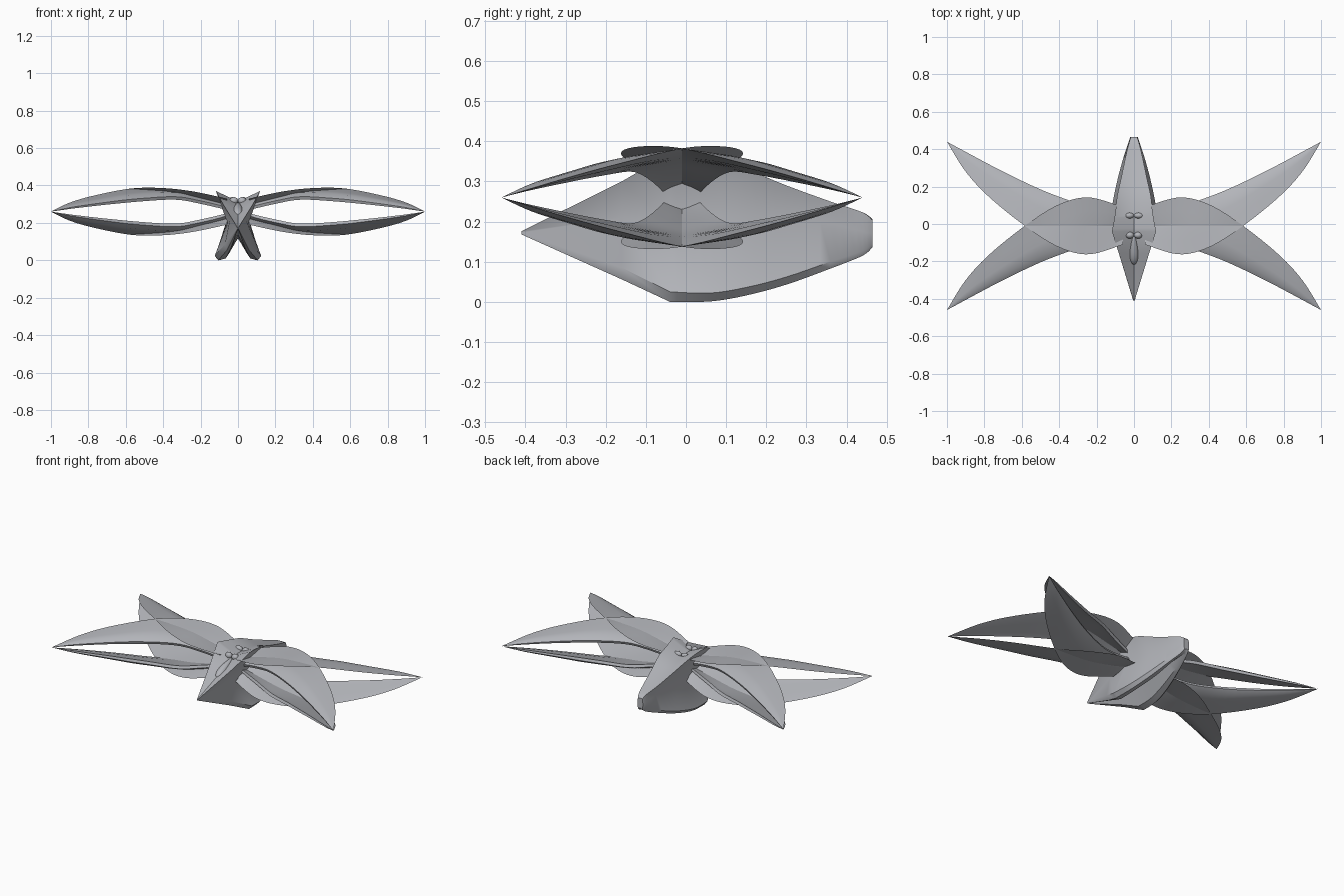
import bpy, bmesh, math
from mathutils import Vector

cube = bpy.data.objects.get("Cube")
if cube:
    bpy.data.objects.remove(cube, do_unlink=True)

gray = bpy.data.materials.new("hull_gray")
gray.use_nodes = True
color = (0.45, 0.46, 0.49, 1)
gray.diffuse_color = color
gray.node_tree.nodes["Principled BSDF"].inputs["Base Color"].default_value = color


def finish(name, bm, angle=30):
    bmesh.ops.remove_doubles(bm, verts=bm.verts, dist=0.0003)
    bmesh.ops.recalc_face_normals(bm, faces=bm.faces)
    mesh = bpy.data.meshes.new(name)
    bm.to_mesh(mesh)
    bm.free()
    mesh.materials.append(gray)
    ob = bpy.data.objects.new(name, mesh)
    bpy.context.collection.objects.link(ob)
    bpy.ops.object.select_all(action="DESELECT")
    ob.select_set(True)
    bpy.context.view_layer.objects.active = ob
    bpy.ops.object.shade_smooth_by_angle(angle=math.radians(angle))
    return ob


def spline(points, t):
    # Smooth curve through the control points, t from 0 to 1
    p = [Vector(q) for q in points]
    u = t * (len(p) - 1)
    i = min(int(u), len(p) - 2)
    f = u - i
    a, b, c, d = p[max(i - 1, 0)], p[i], p[i + 1], p[min(i + 2, len(p) - 1)]
    return b + f * 0.5 * (c - a + f * (2 * a - 5 * b + 4 * c - d + f * (3 * (b - c) + d - a)))


def loft(bm, rings):
    rows = [[bm.verts.new(v) for v in ring] for ring in rings]
    n = len(rows[0])
    for a, b in zip(rows, rows[1:]):
        for i in range(n):
            j = (i + 1) % n
            bm.faces.new((a[i], a[j], b[j], b[i]))
    bm.faces.new(rows[0])
    bm.faces.new(rows[-1])


# Crescent blades: crest edge and lower edge, both from tip to root
crest = [(1, -.45, 0), (.9, -.29, .048), (.77, -.15, .086), (.57, .01, .124),
         (.4, .115, .126), (.24, .152, .108), (.06, .1, .07)]
lower_edge = [(1, -.45, 0), (.88, -.385, .016), (.7, -.29, .036), (.5, -.195, .054),
              (.33, -.13, .062), (.2, -.085, .04), (.05, -.045, .005)]
section = [(0, 0), (.3, .012), (.6, .024), (.85, .03), (1, .018),
           (.97, 0), (.8, .002), (.4, -.004)]


def blade(name, sx, sy, sz):
    rings = []
    for k in range(33):
        t = k / 32
        o, e = spline(crest, t), spline(lower_edge, t)
        size = min(1, (o - e).length / 0.2)
        ring = []
        for s, h in section:
            v = o.lerp(e, s)
            v.z += h * size
            ring.append((sx * v.x, sy * v.y - 0.01, sz * v.z + 0.26))
        rings.append(ring)
    bm = bmesh.new()
    loft(bm, rings)
    finish(name, bm, 35)


for sx, side in ((1, "left"), (-1, "right")):
    for sy, end in ((1, "front"), (-1, "rear")):
        for sz, level in ((1, "upper"), (-1, "lower")):
            blade(f"{level}_{end}_{side}_blade", sx, sy, sz)

# Hull: X-shaped sections as y, ridge z, groove z, then horn, waist, fin side,
# keel and inner fin edge as x, z
nose = [
    (-.41, .176, .168, .003, .176, .004, .172, .003, .17, .002, .168, .001, .168),
    (-.16, .265, .15, .08, .3, .045, .21, .07, .085, .058, .056, .038, .064),
]
rear = [
    (-.04, .315, .135, .118, .37, .055, .195, .124, .025, .105, 0, .065, .01),
    (.06, .315, .13, .1, .352, .06, .21, .122, .022, .102, .001, .065, .012),
    (.15, .305, .125, .09, .33, .06, .215, .107, .036, .09, .016, .055, .026),
    (.25, .28, .12, .068, .29, .05, .21, .085, .062, .07, .043, .04, .05),
    (.36, .247, .115, .045, .25, .038, .195, .055, .1, .045, .083, .025, .088),
    (.44, .223, .122, .025, .223, .027, .175, .028, .127, .022, .115, .012, .118),
    (.465, .205, .14, .016, .203, .02, .17, .018, .145, .014, .137, .008, .138),
]
rings = []
for row in nose + [spline(rear, k / 24) for k in range(25)]:
    y, ridge, groove, *flat = row
    side = list(zip(flat[::2], flat[1::2]))
    rings.append([(0, y, ridge)] + [(x, y, z) for x, z in side]
                 + [(0, y, groove)] + [(-x, y, z) for x, z in reversed(side)])
bm = bmesh.new()
loft(bm, rings)
finish("hull", bm, 40)


def ellipsoid(name, center, radii, tilt=0, taper=0):
    bm = bmesh.new()
    bmesh.ops.create_uvsphere(bm, u_segments=20, v_segments=12, radius=1)
    for v in bm.verts:
        pinch = 1 + taper * v.co.y
        v.co = Vector((v.co.x * radii[0] * pinch, v.co.y * radii[1], v.co.z * radii[2] * pinch))
    ob = finish(name, bm, 60)
    ob.location = center
    ob.rotation_euler.x = tilt


# Teardrop canopy, wide at its front, and the round bumps behind it
ellipsoid("canopy", (0, -.14, .272), (.024, .085, .022), .42, -.4)
for s, side in ((1, "left"), (-1, "right")):
    ellipsoid(f"front_bump_{side}", (s * .022, -.06, .318), (.022, .018, .02))
    ellipsoid(f"rear_bump_{side}", (s * .026, .045, .32), (.026, .016, .018))
